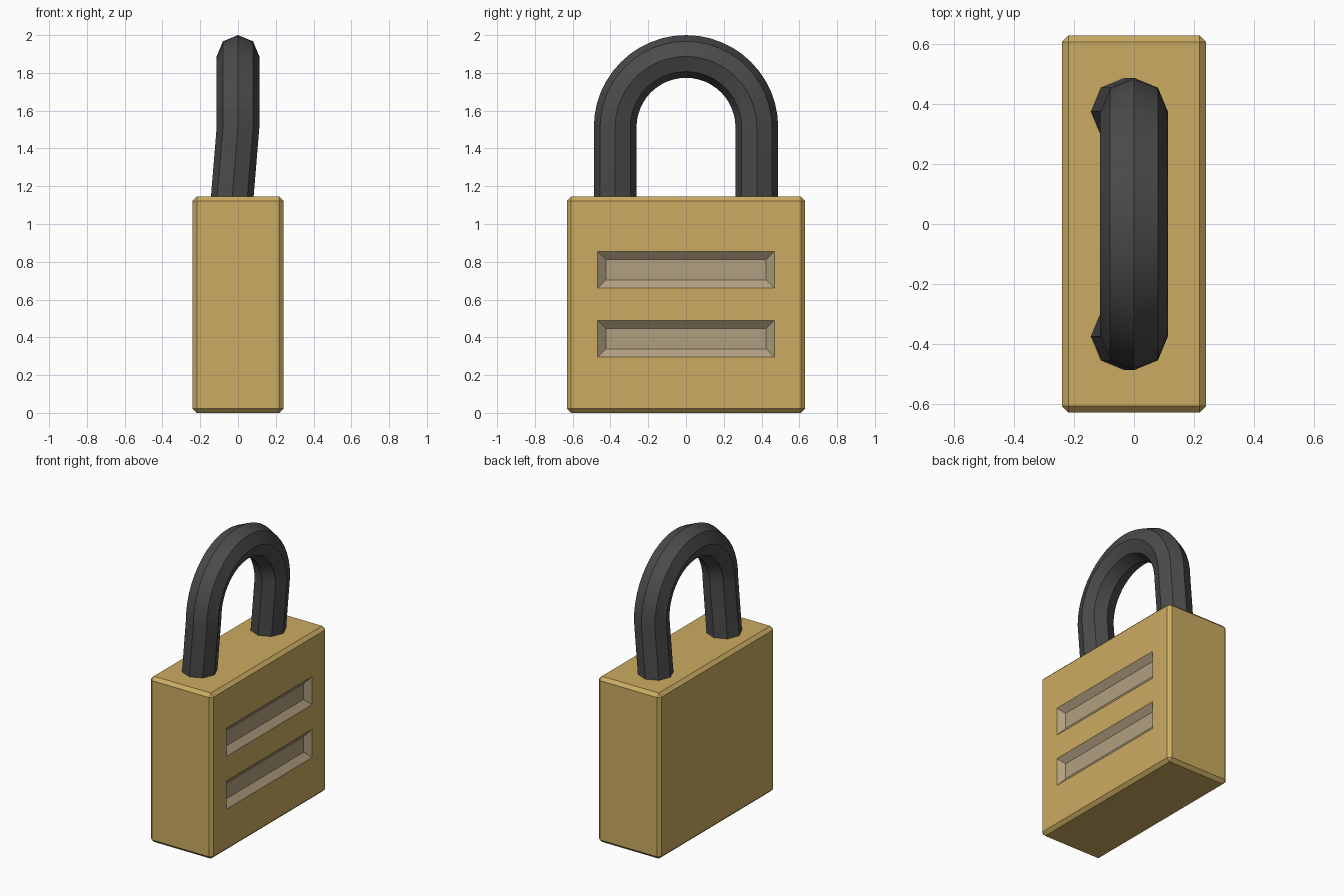
import bpy, bmesh
from math import sin, cos, pi, radians
from mathutils import Vector

if "Cube" in bpy.data.objects:
    bpy.data.objects.remove(bpy.data.objects["Cube"])


def material(name, rgb):
    m = bpy.data.materials.new(name)
    m.diffuse_color = (*rgb, 1)
    m.use_nodes = True
    m.node_tree.nodes["Principled BSDF"].inputs["Base Color"].default_value = m.diffuse_color
    return m


def finish(bm, name, mats):
    mesh = bpy.data.meshes.new(name)
    bmesh.ops.recalc_face_normals(bm, faces=bm.faces)
    bm.to_mesh(mesh)
    bm.free()
    for m in mats:
        mesh.materials.append(m)
    ob = bpy.data.objects.new(name, mesh)
    bpy.context.collection.objects.link(ob)
    bpy.ops.object.select_all(action='DESELECT')
    ob.select_set(True)
    bpy.context.view_layer.objects.active = ob
    bpy.ops.object.shade_smooth_by_angle(angle=radians(35))
    return ob


brass = material("brass", (0.6, 0.41, 0.12))
panel = material("slot_grey", (0.44, 0.35, 0.22))
steel = material("dark_steel", (0.07, 0.07, 0.07))

# Lock body: chamfered block
W, D, H = 0.48, 1.26, 1.145
bm = bmesh.new()
bmesh.ops.create_cube(bm, size=1)
for v in bm.verts:
    v.co = Vector((v.co.x * W, v.co.y * D, (v.co.z + 0.5) * H))
bmesh.ops.bevel(bm, geom=bm.edges[:], offset=0.022, segments=1,
                affect='EDGES', profile=0.5)


def side_faces():
    return [f for f in bm.faces if f.normal.x > 0.99]


# Two recessed slots on the +x side: slice that face, then inset the cells
bm.normal_update()
slots = [(0.295, 0.49), (0.66, 0.855)]
cuts = [((0, 0, z), (0, 0, 1)) for s in slots for z in s]
cuts += [((0, y, 0), (0, 1, 0)) for y in (-0.468, 0.468)]
for co, no in cuts:
    faces = side_faces()
    edges = {e for f in faces for e in f.edges}
    verts = {v for f in faces for v in f.verts}
    bmesh.ops.bisect_plane(bm, geom=list(verts) + list(edges) + faces,
                           plane_co=co, plane_no=no)
    bm.normal_update()
cells = []
for f in side_faces():
    c = f.calc_center_median()
    if abs(c.y) < 0.4 and any(a < c.z < b for a, b in slots):
        cells.append(f)
walls = bmesh.ops.inset_individual(bm, faces=cells, thickness=0.062, depth=-0.035)
for f in cells + walls["faces"]:
    f.material_index = 1
finish(bm, "lock_body", [brass, panel])

# Shackle: eight-sided tube swept over an arch, legs leaning towards -x
R, r, zc, sides, steps = 0.375, 0.113, 1.512, 8, 24
path = [(Vector((-0.034, R, 1.1)), 0)]
path += [(Vector((0, R * cos(a), zc + R * sin(a))), a)
         for a in (pi * i / steps for i in range(steps + 1))]
path += [(Vector((-0.034, -R, 1.1)), pi)]

bm = bmesh.new()
rings = []
for centre, a in path:
    out = Vector((0, cos(a), sin(a)))
    rings.append([bm.verts.new(centre + r * (cos(t) * out + sin(t) * Vector((1, 0, 0))))
                  for t in (2 * pi * k / sides for k in range(sides))])
for p, q in zip(rings, rings[1:]):
    for k in range(sides):
        n = (k + 1) % sides
        bm.faces.new((p[k], p[n], q[n], q[k]))
bm.faces.new(rings[0])
bm.faces.new(rings[-1])
ob = finish(bm, "shackle", [steel])
# octagon sides meet at 45 degrees, so smooth past that
bpy.ops.object.shade_smooth_by_angle(angle=radians(60))
